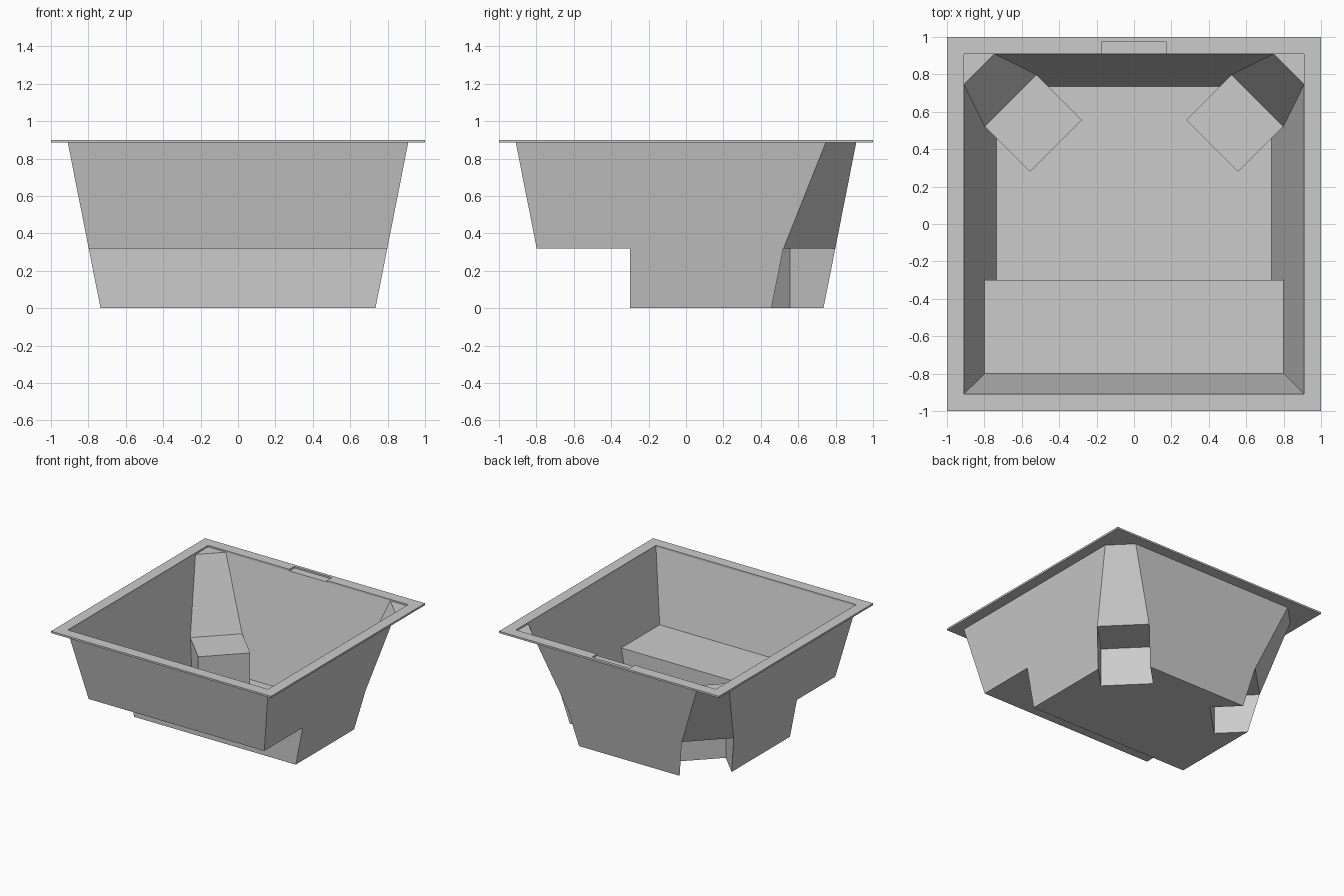
import bpy, bmesh, math
from mathutils import Matrix, Vector

default = bpy.data.objects.get("Cube")
if default:
    bpy.data.objects.remove(default, do_unlink=True)

RIM_Z, TOP_Z, SEAT_Z = 0.885, 0.9, 0.32
OPEN, FLOOR = 0.91, 0.735

acrylic = bpy.data.materials.new("grey_acrylic")
acrylic.use_nodes = True
colour = (0.6, 0.6, 0.6, 1)
acrylic.diffuse_color = colour
acrylic.node_tree.nodes["Principled BSDF"].inputs["Base Color"].default_value = colour


def loft(name, bottom, top):
    """Closed solid between two matching loops of points."""
    bm = bmesh.new()
    a = [bm.verts.new(p) for p in bottom]
    b = [bm.verts.new(p) for p in top]
    bm.faces.new(a)
    bm.faces.new(b)
    for i in range(len(a)):
        j = (i + 1) % len(a)
        bm.faces.new((a[i], a[j], b[j], b[i]))
    bmesh.ops.recalc_face_normals(bm, faces=bm.faces)
    mesh = bpy.data.meshes.new(name)
    bm.to_mesh(mesh)
    bm.free()
    mesh.materials.append(acrylic)
    obj = bpy.data.objects.new(name, mesh)
    bpy.context.collection.objects.link(obj)
    return obj


def rect(x0, x1, y0, y1, z):
    return [(x0, y0, z), (x1, y0, z), (x1, y1, z), (x0, y1, z)]


def box(name, x0, x1, y0, y1, z0, z1):
    return loft(name, rect(x0, x1, y0, y1, z0), rect(x0, x1, y0, y1, z1))


def cut(obj, cutter):
    """Subtract a cutter from an object, then discard the cutter."""
    mod = obj.modifiers.new("cut", "BOOLEAN")
    mod.operation, mod.solver, mod.object = "DIFFERENCE", "EXACT", cutter
    bpy.context.view_layer.update()
    graph = bpy.context.evaluated_depsgraph_get()
    mesh = bpy.data.meshes.new_from_object(obj.evaluated_get(graph))
    obj.modifiers.clear()
    obj.data = mesh
    bpy.data.objects.remove(cutter, do_unlink=True)


# Tapered basin
basin = loft("basin", rect(-FLOOR, FLOOR, -FLOOR, FLOOR, 0),
             rect(-OPEN, OPEN, -OPEN, OPEN, RIM_Z))

# Full-width bench along the front
cut(basin, box("bench_cutter", -2, 2, -2, -0.3, -1, SEAT_Z))

# Diagonal corner seats with sloping backrests at the back
inner, back_low, back_high = 0.835, 1.32, 1.657
slope = (back_high - back_low) / (RIM_Z - SEAT_Z)
profile = [(inner, -0.5), (inner, SEAT_Z), (back_low, SEAT_Z),
           (back_low + slope * (1 - SEAT_Z), 1), (3, 1), (3, -0.5)]
half = 0.278 / math.sqrt(2)
for angle in (45, 135):
    turn = Matrix.Rotation(math.radians(angle), 3, "Z")
    sides = [[turn @ Vector((s / math.sqrt(2), v, z)) for s, z in profile]
             for v in (-half, half)]
    cut(basin, loft("corner_seat_cutter", *sides))

# Open the basin at the top
bm = bmesh.new()
bm.from_mesh(basin.data)
lid = [f for f in bm.faces if f.calc_center_median().z > RIM_Z - 0.001]
bmesh.ops.delete(bm, geom=lid, context="FACES")
bm.to_mesh(basin.data)
bm.free()

# Flat rim with a shallow recess at the back
rim = box("rim", -1, 1, -1, 1, RIM_Z, TOP_Z)
cut(rim, box("opening_cutter", -OPEN, OPEN, -OPEN, OPEN, 0.5, 1.5))
cut(rim, box("recess_cutter", -0.17, 0.17, 0.8, 0.975, RIM_Z + 0.002, 1.5))

# Small shelves closing the rim above the corner backrests
near = back_high - OPEN
for side, name in ((1, "left_corner_shelf"), (-1, "right_corner_shelf")):
    corner = [(side * OPEN, near), (side * OPEN, OPEN), (side * near, OPEN)]
    loft(name, [(x, y, RIM_Z) for x, y in corner],
         [(x, y, RIM_Z + 0.002) for x, y in corner])
